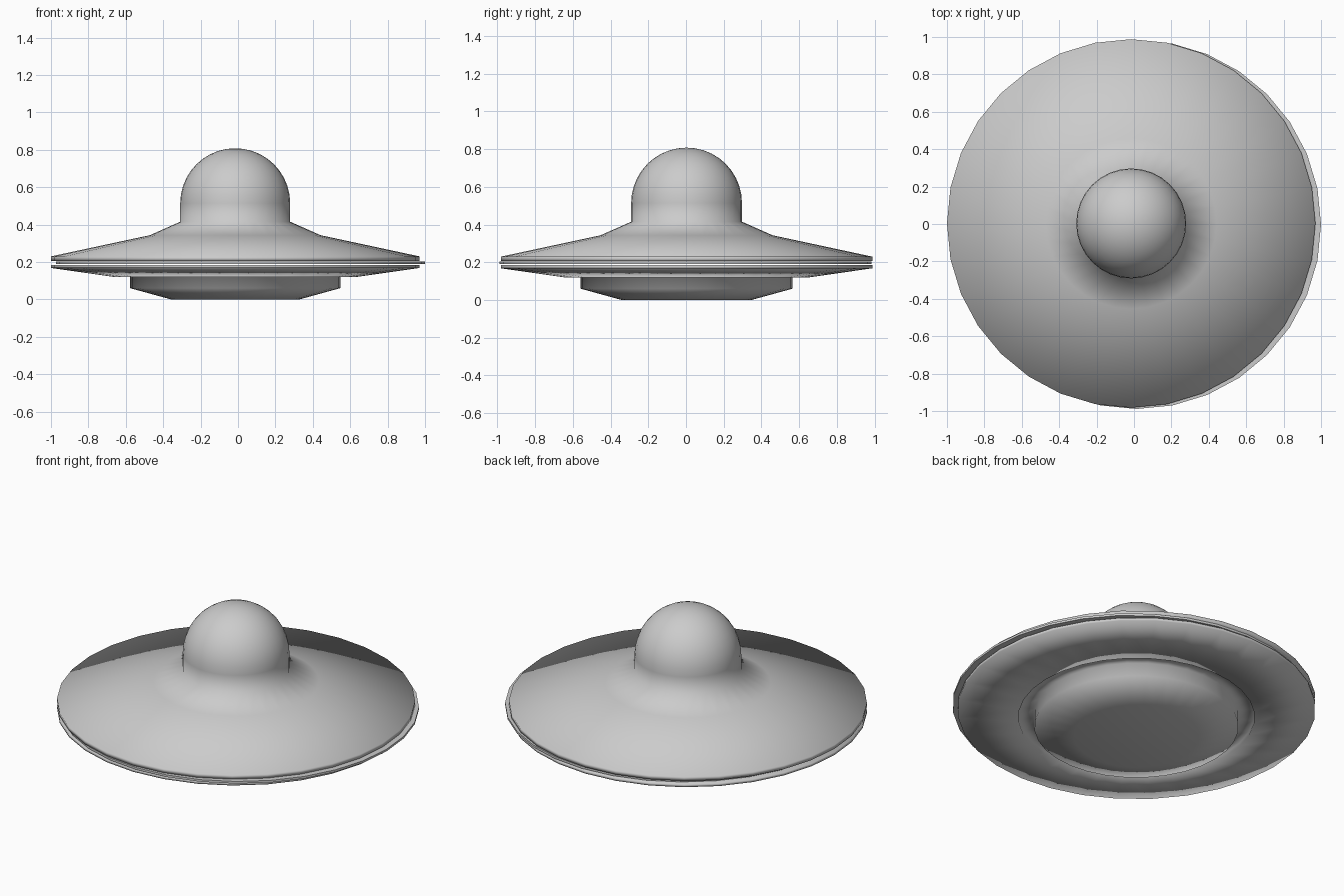
import bpy, bmesh, math

if "Cube" in bpy.data.objects:
    bpy.data.objects.remove(bpy.data.objects["Cube"])

SIDES = 32


def lathe(name, profile, centre):
    """Revolve a list of (radius, z) points around a vertical axis."""
    bm = bmesh.new()
    rings = []
    for r, z in profile:
        if r == 0:
            rings.append([bm.verts.new((0, 0, z))])
        else:
            rings.append([bm.verts.new((r * math.cos(2 * math.pi * i / SIDES),
                                        r * math.sin(2 * math.pi * i / SIDES), z))
                          for i in range(SIDES)])
    for a, b in zip(rings, rings[1:]):
        for i in range(SIDES):
            j = (i + 1) % SIDES
            if len(a) == 1:
                bm.faces.new((a[0], b[i], b[j]))
            elif len(b) == 1:
                bm.faces.new((a[i], b[0], a[j]))
            else:
                bm.faces.new((a[i], b[i], b[j], a[j]))
    bmesh.ops.recalc_face_normals(bm, faces=bm.faces[:])
    for f in bm.faces:
        f.smooth = True
    mesh = bpy.data.meshes.new(name)
    bm.to_mesh(mesh)
    bm.free()
    ob = bpy.data.objects.new(name, mesh)
    ob.location = (centre[0], centre[1], 0)
    bpy.context.collection.objects.link(ob)
    return ob


hull_centre = (-0.015, 0.003)
band_centre = (0.014, -0.003)

# Upper hull flowing into the round dome
dome_r, dome_z = 0.294, 0.514
steps = 10
dome = [(dome_r * math.cos(math.pi / 2 * i / steps),
         dome_z + dome_r * math.sin(math.pi / 2 * i / steps)) for i in range(steps)]
upper = [(0, 0.206), (0.985, 0.206), (0.985, 0.23), (0.457, 0.343), (dome_r, 0.415)]
lathe("upper_hull_and_dome", upper + dome + [(0, dome_z + dome_r)], hull_centre)

# Thin band between the hull halves, slightly off centre
band = lathe("rim_band", [(0, 0.19), (0.986, 0.19), (0.986, 0.203), (0, 0.203)], band_centre)

# Lower hull with a recessed ring around the belly pod
lathe("lower_hull_and_pod",
      [(0, 0.185), (0.985, 0.185), (0.985, 0.168), (0.65, 0.12), (0.65, 0.14),
       (0.562, 0.14), (0.562, 0.06), (0.344, 0.0), (0, 0.0)], hull_centre)

# Crisp edges on the band
bpy.ops.object.select_all(action='DESELECT')
band.select_set(True)
bpy.context.view_layer.objects.active = band
bpy.ops.object.shade_smooth_by_angle(angle=math.radians(30))
